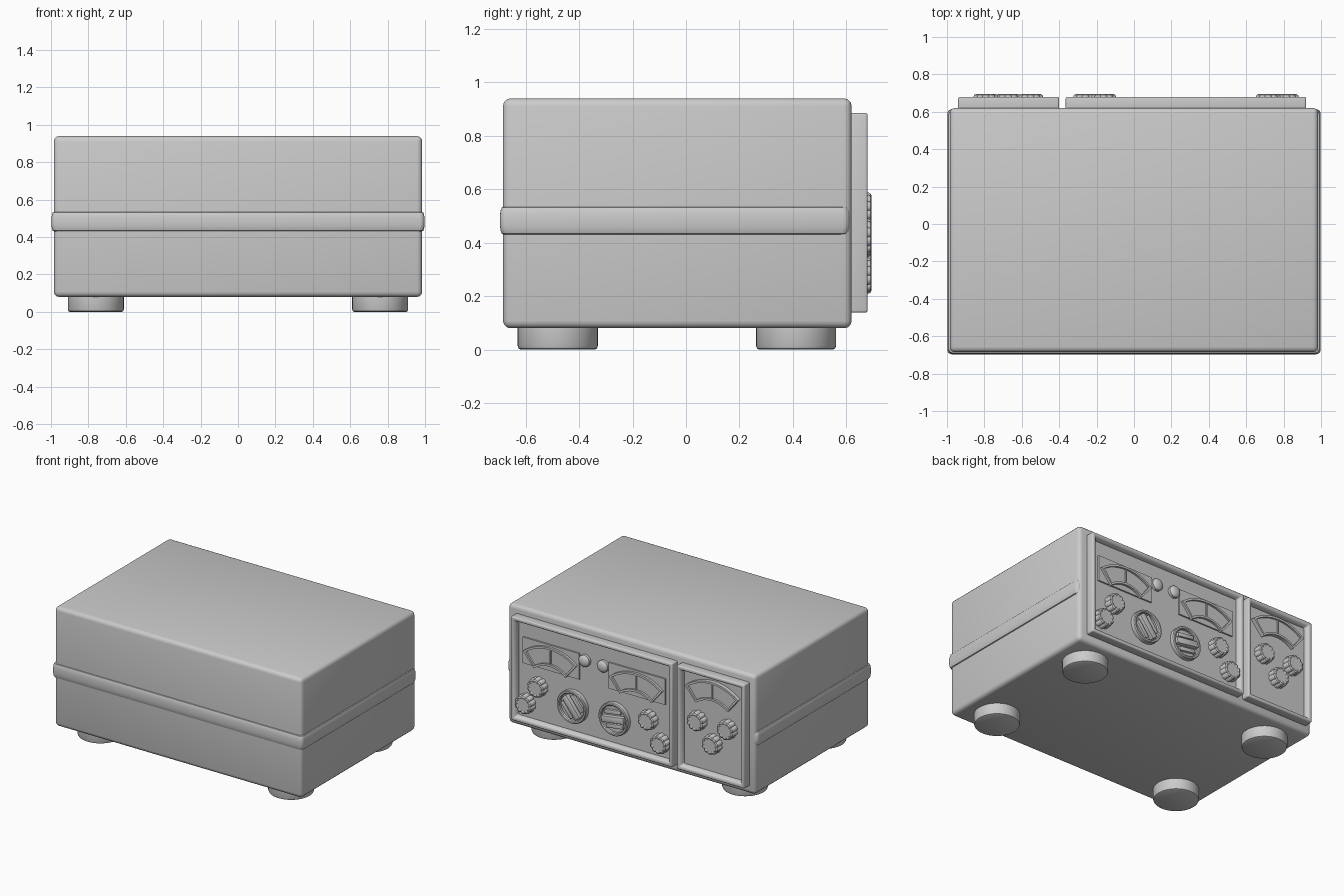
import bpy, bmesh
from math import sin, cos, pi, radians

if "Cube" in bpy.data.objects:
    bpy.data.objects.remove(bpy.data.objects["Cube"])


def loft(name, rings, bevel=0, seg=3, wrap=False):
    """Skin equal-length rings of 3D points; cap the ends or wrap around."""
    bm = bmesh.new()
    vs = [[bm.verts.new(p) for p in ring] for ring in rings]
    n = len(vs[0])
    pairs = list(zip(vs, vs[1:])) + ([(vs[-1], vs[0])] if wrap else [])
    for a, b in pairs:
        for i in range(n):
            j = (i + 1) % n
            bm.faces.new((a[i], a[j], b[j], b[i]))
    if not wrap:
        bm.faces.new(vs[0])
        bm.faces.new(vs[-1])
    bmesh.ops.recalc_face_normals(bm, faces=bm.faces)
    if bevel:
        edges = [e for e in bm.edges if e.calc_face_angle(0) > radians(30)]
        bmesh.ops.bevel(bm, geom=edges, offset=bevel, segments=seg, profile=0.5,
                        affect='EDGES', clamp_overlap=True)
    bmesh.ops.recalc_face_normals(bm, faces=bm.faces)
    me = bpy.data.meshes.new(name)
    bm.to_mesh(me)
    bm.free()
    me.polygons.foreach_set("use_smooth", [True] * len(me.polygons))
    me.set_sharp_from_angle(angle=radians(35))
    ob = bpy.data.objects.new(name, me)
    bpy.context.collection.objects.link(ob)
    return ob


def at_y(pts, y):
    return [(x, y, z) for x, z in pts]


def at_z(pts, z):
    return [(x, y, z) for x, y in pts]


def rect(a0, a1, b0, b1):
    return [(a0, b0), (a1, b0), (a1, b1), (a0, b1)]


def circle(cx, cy, r, n=32):
    return [(cx + r * cos(2 * pi * i / n), cy + r * sin(2 * pi * i / n)) for i in range(n)]


def round_rect(x0, x1, y0, y1, r, n=4):
    pts = []
    for k, (cx, cy) in enumerate(rect(x0 + r, x1 - r, y0 + r, y1 - r)):
        for i in range(n + 1):
            a = pi + pi / 2 * (k + i / n)
            pts.append((cx + r * cos(a), cy + r * sin(a)))
    return pts


def fan(cx, cz, r0, r1, half, n=12):
    """Annular sector outline opening upward."""
    arc = [radians(-half + 2 * half * i / n) for i in range(n + 1)]
    return ([(cx + r1 * sin(a), cz + r1 * cos(a)) for a in arc] +
            [(cx + r0 * sin(a), cz + r0 * cos(a)) for a in reversed(arc)])


def scallop(cx, cz, r, lobes=10, per=8):
    pts = []
    for i in range(lobes * per):
        a = 2 * pi * i / (lobes * per)
        k = r * (0.86 + 0.14 * abs(sin(a * lobes / 2)) ** 0.6)
        pts.append((cx + k * cos(a), cz + k * sin(a)))
    return pts


# Cabinet
loft("cabinet", [at_z(rect(-.985, .985, -.685, .62), z) for z in (.08, .94)], bevel=.028)

# Rounded trim band around the cabinet
rings = []
for i in range(9):
    a = pi * i / 8
    o = .016 * sin(a) ** .6 if 0 < i < 8 else 0
    rings.append(at_z(round_rect(-.982 - o, .982 + o, -.681 - o, .598 + o, .025),
                      .4825 - .0525 * cos(a)))
loft("trim_band", rings)

# Feet
for x in (-.76, .76):
    for y in (-.48, .412):
        loft("foot", [at_z(circle(x, y, r, 40), z) for r, z in
                      ((.138, 0), (.146, .004), (.15, .014), (.15, .09))])

FACE = .64


# Raised instrument panel frames with recessed faces
def panel(name, x0, x1):
    z0, z1, w, s = .138, .885, .024, .012
    outer = rect(x0, x1, z0, z1)
    rim = rect(x0 + w, x1 - w, z0 + w, z1 - w)
    inner = rect(x0 + w + s, x1 - w - s, z0 + w + s, z1 - w - s)
    loft(name + "_frame", [at_y(outer, .605), at_y(outer, .68), at_y(rim, .68),
                           at_y(inner, .655), at_y(inner, .605)], bevel=.009, wrap=True)
    loft(name + "_face", [at_y(rim, .61), at_y(rim, FACE)])


panel("main_panel", -.365, .92)
panel("side_panel", -.94, -.40)


# Fan-shaped meters
def meter(cx, cz):
    o, i = fan(cx, cz, .195, .33, 40), fan(cx, cz, .21, .315, 37)
    loft("meter_rim", [at_y(o, .635), at_y(o, .668), at_y(i, .668), at_y(i, .635)], wrap=True)
    loft("meter_glass", [at_y(fan(cx, cz, .2, .325, 39), y) for y in (.635, .654)])
    loft("meter_needle", [at_y(rect(cx - .005, cx + .005, cz + .205, cz + .32), y)
                          for y in (.65, .662)])


MID = .278
for s in (-1, 1):
    cx = MID + s * .342
    loft("meter_plate", [at_y(rect(cx - .225, cx + .225, .558, .745), y) for y in (.63, .651)])
    meter(cx, .402)
meter(-.67, .50)


# Scalloped knobs
def knob(x, z, r=.068):
    loft("knob", [at_y(scallop(x, z, r * k), y) for k, y in
                  ((1, .63), (1, .682), (.95, .69), (.8, .695), (.72, .692))])


for s in (-1, 1):
    knob(MID + s * .44, .422)
    knob(MID + s * .537, .277)
    knob(-.672 + s * .12, .52)
    # Small indicator lamps
    loft("indicator", [at_y(circle(MID + s * .073, .706, r), y) for r, y in
                       ((.042, .63), (.042, .66), (.036, .668), (.024, .674), (.01, .677))])
knob(-.672, .383)


# Selector dials with a recessed well and grip bar
def dial(x, z, angle):
    loft("dial_ring", [at_y(circle(x, z, r, 40), y) for r, y in
                       ((.117, .63), (.117, .668), (.112, .674), (.102, .674),
                        (.096, .668), (.096, .63))], wrap=True)
    loft("dial_well", [at_y(circle(x, z, .1, 40), y) for y in (.63, .65)])
    a = radians(angle)
    for off, w, top in ((0, .022, .68), (-.05, .014, .668), (.05, .014, .668)):
        half = (.0915 ** 2 - (abs(off) + w) ** 2) ** .5
        pts = [(x - (u * cos(a) - v * sin(a)), z + u * sin(a) + v * cos(a))
               for u, v in rect(-half, half, off - w, off + w)]
        loft("dial_grip", [at_y(pts, .64), at_y(pts, top)], bevel=.003, seg=2)


dial(MID + .166, .353, -52)
dial(MID - .166, .353, 8)
